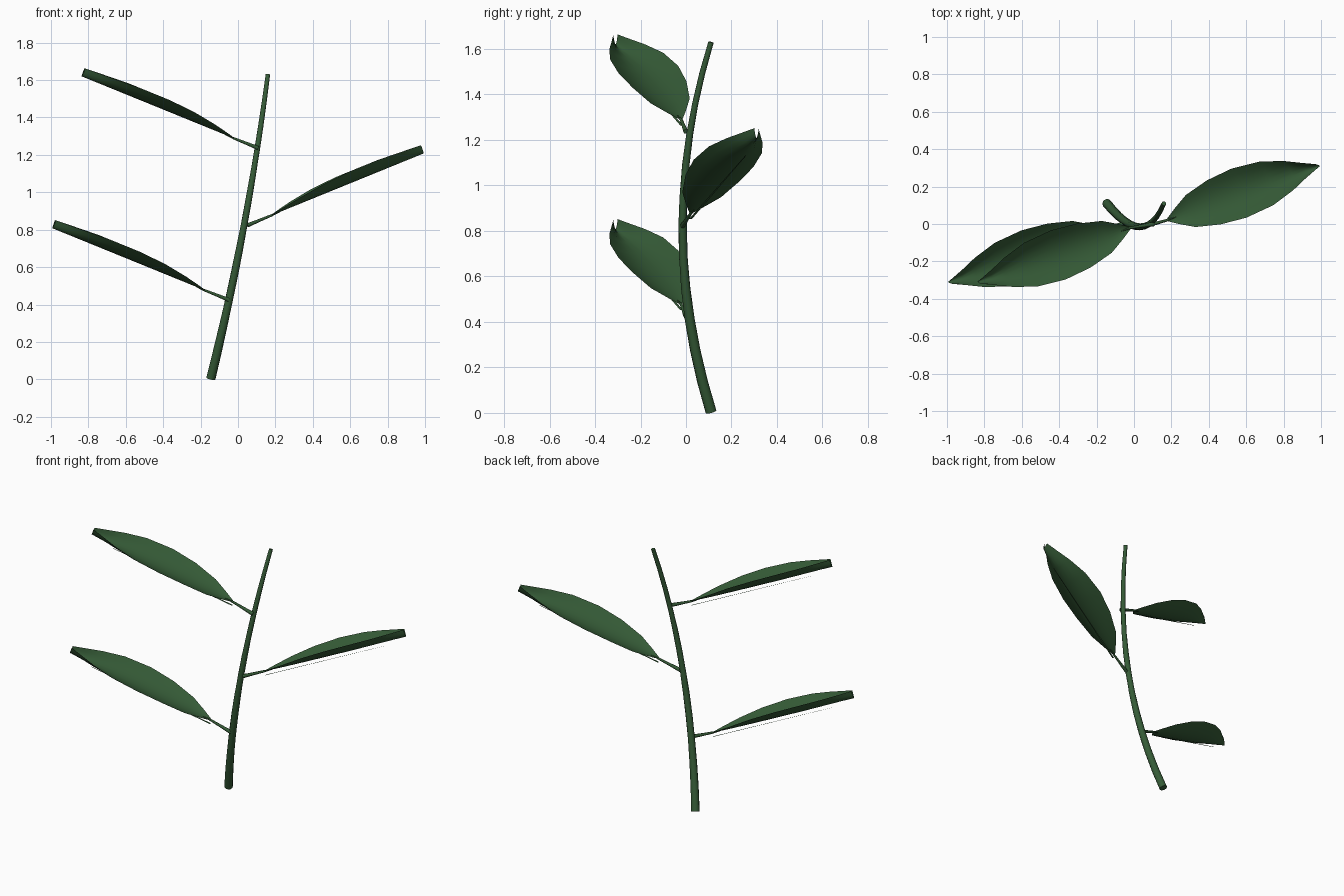
import bpy, bmesh, math
from mathutils import Vector, Matrix

cube = bpy.data.objects.get("Cube")
if cube:
    bpy.data.objects.remove(cube)

green = bpy.data.materials.new("dark_leaf_green")
green.use_nodes = True
colour = (0.036, 0.105, 0.038, 1)
green.diffuse_color = colour
shader = next(n for n in green.node_tree.nodes if n.type == 'BSDF_PRINCIPLED')
shader.inputs["Base Color"].default_value = colour
shader.inputs["Roughness"].default_value = 0.7


def make_object(name, bm, angle=60):
    mesh = bpy.data.meshes.new(name)
    bm.to_mesh(mesh)
    bm.free()
    mesh.materials.append(green)
    obj = bpy.data.objects.new(name, mesh)
    bpy.context.collection.objects.link(obj)
    bpy.ops.object.select_all(action='DESELECT')
    bpy.context.view_layer.objects.active = obj
    obj.select_set(True)
    bpy.ops.object.shade_smooth_by_angle(angle=math.radians(angle))
    return obj


def skin(bm, rows, closed=False):
    """Join neighbouring rows of vertices with quads."""
    for a, b in zip(rows, rows[1:]):
        n = len(a)
        for i in range(n if closed else n - 1):
            j = (i + 1) % n
            bm.faces.new((a[i], a[j], b[j], b[i]))


def tube(name, points, radii, sides=8):
    bm = bmesh.new()
    rows = []
    for i, p in enumerate(points):
        d = points[min(i + 1, len(points) - 1)] - points[max(i - 1, 0)]
        turn = d.to_track_quat('Z', 'Y')
        rows.append([bm.verts.new(p + turn @ Vector((
            radii[i] * math.cos(math.tau * k / sides),
            radii[i] * math.sin(math.tau * k / sides), 0))) for k in range(sides)])
    skin(bm, rows, closed=True)
    bm.faces.new(rows[0][::-1])
    bm.faces.new(rows[-1])
    return make_object(name, bm)


# Stem: bows towards the front at half height and leans to the left
height = 1.625
stem_points, stem_radii = [], []
for i in range(13):
    t = i / 12
    stem_points.append(Vector((-0.145 + 0.40 * t - 0.095 * t * t,
                               -0.015 + 0.125 * (2 * t - 1) ** 2,
                               0.005 + height * t)))
    stem_radii.append(0.025 - 0.013 * t)
tube("stem", stem_points, stem_radii, 10)

# Leaf outline: position along the midrib, half width, height of the rim
OUTLINE = [(0, 0.004, 0.002), (0.07, 0.042, 0.014), (0.17, 0.090, 0.030),
           (0.33, 0.124, 0.050), (0.5, 0.138, 0.060), (0.68, 0.123, 0.060),
           (0.82, 0.083, 0.054), (0.91, 0.046, 0.050), (1, 0.010, 0.046)]
SPAN = 8


def leaf(name, base, tip, joint):
    axis = (tip - base).normalized()
    side = Vector((0, 1, 0))
    side = (side - axis * side.dot(axis)).normalized()
    up = axis.cross(side)
    if up.z < 0:
        side, up = -side, -up

    # Cupped blade with a straight midrib and raised rim
    bm = bmesh.new()
    rows = []
    for t, width, rim in OUTLINE:
        centre = base.lerp(tip, t)
        rows.append([])
        for k in range(SPAN + 1):
            u = 2 * k / SPAN - 1
            rows[-1].append(bm.verts.new(centre + side * width * u + up * rim * u * u))
    skin(bm, rows)
    for f in bm.faces:
        f.normal_update()
        if f.normal.dot(up) < 0:
            f.normal_flip()
    make_object(name + "_blade", bm)

    # Thin vein strip under the blade
    bm = bmesh.new()
    rows = []
    for t, width in ((0, 0.006), (0.84, 0.002)):
        centre = base.lerp(tip, t) - up * 0.024
        rows.append([bm.verts.new(centre + side * width * s) for s in (-1, 1)])
    skin(bm, rows)
    make_object(name + "_vein", bm)

    # Stalk joining the blade to the stem
    middle = joint.lerp(base, 0.5)
    tube(name + "_stalk", [joint, middle, base, base.lerp(tip, 0.06)],
         [0.012, 0.009, 0.007, 0.002], 6)


# Leaves alternate from side to side up the stem
half_turn = Matrix.Rotation(math.pi, 3, 'Z')
base, tip = Vector((-0.175, -0.02, 0.475)), Vector((-0.993, -0.31, 0.808))
joint = Vector((-0.05, 0.0, 0.425))
upper = Vector((0.157, 0, 0.812))
rise = Vector((0, 0, 0.4))
leaf("lower_leaf", base, tip, joint)
leaf("middle_leaf", half_turn @ base + rise, half_turn @ tip + rise,
     Vector((0.05, -0.015, 0.823)))
leaf("upper_leaf", base + upper, tip + upper, joint + upper)
